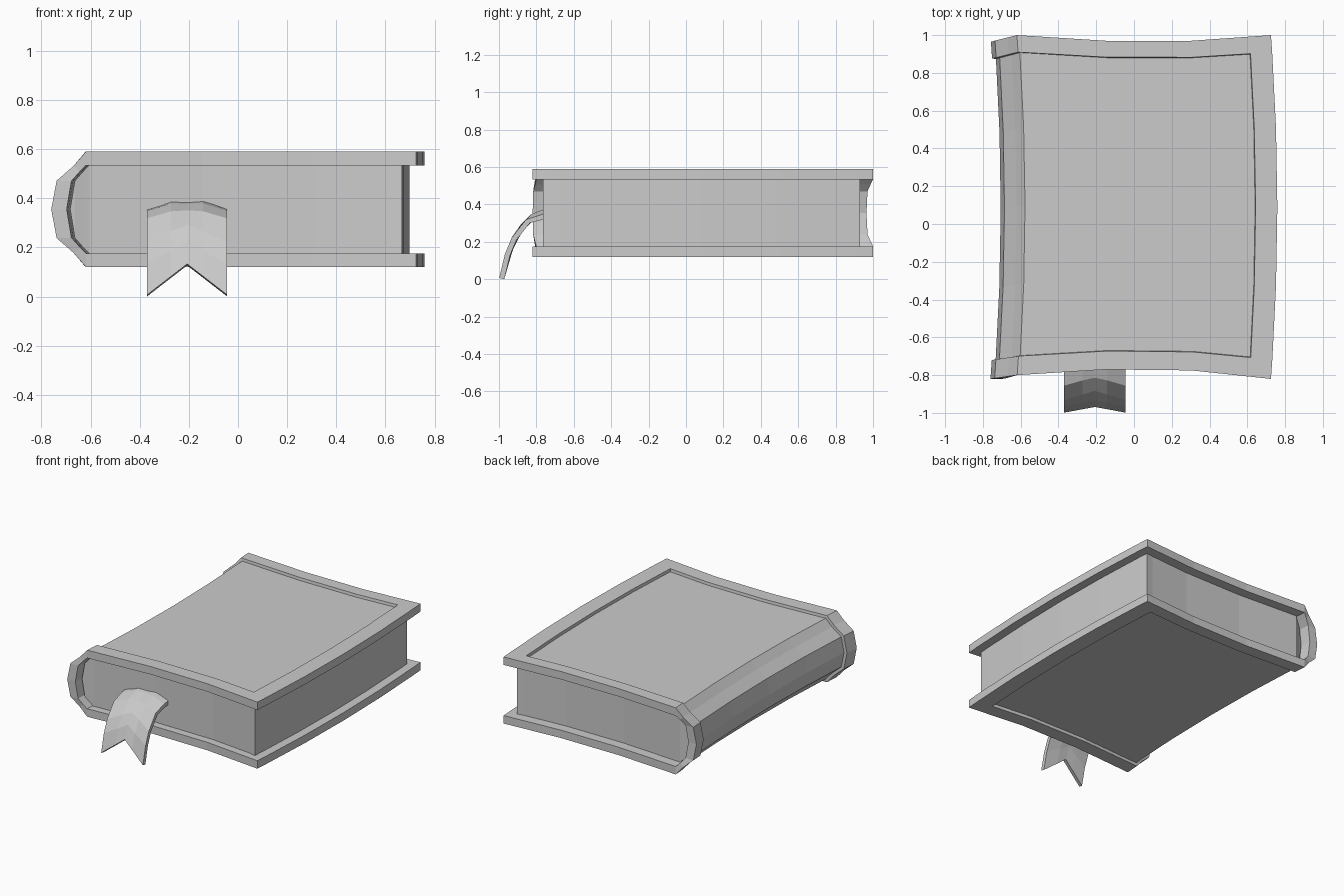
import bpy, bmesh
from mathutils import Vector

if "Cube" in bpy.data.objects:
    bpy.data.objects.remove(bpy.data.objects["Cube"])

ZC = 0.355
ROWS = [0, 0.056, 0.27, 0.5, 0.73, 0.95, 1]
XS = [-0.76, -0.62, -0.15, 0.3, 0.725]
Y_FRONT = [-0.82, -0.80, -0.77, -0.775, -0.82]
Y_BACK = [0.965, 1.0, 0.97, 0.97, 1.0]


def lerp(x, xs, ys):
    for i in range(len(xs) - 1):
        if x <= xs[i + 1] or i == len(xs) - 2:
            t = (x - xs[i]) / (xs[i + 1] - xs[i])
            return ys[i] + t * (ys[i + 1] - ys[i])


def place(x, z, xref, v, trim_f=0, trim_b=0):
    """Bend a profile point: ends bow inward, the book sways sideways along y."""
    a = lerp(xref, XS, Y_FRONT) + trim_f
    b = lerp(xref, XS, Y_BACK) - trim_b
    y = a + (b - a) * v
    return Vector((x + 0.034 * (1 - ((y - 0.09) / 0.91) ** 2), y, z))


def finish(bm, name):
    bmesh.ops.recalc_face_normals(bm, faces=bm.faces)
    me = bpy.data.meshes.new(name)
    bm.to_mesh(me)
    bm.free()
    ob = bpy.data.objects.new(name, me)
    bpy.context.collection.objects.link(ob)
    return ob


def grid(bm, rows):
    vs = [[bm.verts.new(p) for p in r] for r in rows]
    fs = {}
    for i in range(len(vs) - 1):
        for j in range(len(vs[0]) - 1):
            fs[i, j] = bm.faces.new((vs[i][j], vs[i + 1][j], vs[i + 1][j + 1], vs[i][j + 1]))
    return vs, fs


def rim(bm, a, b):
    """Join the borders of two matching grids."""
    def loop(g):
        return g[0] + [r[-1] for r in g[1:]] + g[-1][-2::-1] + [r[0] for r in g[-2:0:-1]]
    p, q = loop(a), loop(b)
    for i in range(len(p)):
        k = (i + 1) % len(p)
        bm.faces.new((p[i], p[k], q[k], q[i]))


def mirrored(half):
    return half + [(x, 2 * ZC - z) for x, z in half[-2::-1]]


# U-shaped section, from the free edge round to the middle of the spine
flat = [0.725, 0.61, 0.3, -0.15, -0.62]
outer = mirrored([(x, 0.59) for x in flat] + [(-0.67, 0.532), (-0.738, 0.472), (-0.76, ZC)])
inner = mirrored([(x, 0.534) for x in flat] + [(-0.645, 0.508), (-0.678, 0.47), (-0.697, ZC)])
n = len(outer)

# cover with a raised border and a sunken panel wrapping over the spine
bm = bmesh.new()
go, fo = grid(bm, [[place(x, z, x, v) for v in ROWS] for x, z in outer])
gi, _ = grid(bm, [[place(x, z, o[0], v) for v in ROWS] for (x, z), o in zip(inner, outer)])
rim(bm, go, gi)
bmesh.ops.recalc_face_normals(bm, faces=bm.faces)
panel = [f for (i, j), f in fo.items() if 1 <= i < n - 2 and 1 <= j < len(ROWS) - 2]
bmesh.ops.inset_region(bm, faces=panel, thickness=0.003, depth=-0.02, use_even_offset=True)
finish(bm, "cover")

# page block
bm = bmesh.new()
sect = []
for (x, z) in inner:
    px = 0.663 if x > 0.7 else x + (0.01 if x < -0.6 else 0)
    sect.append((px, ZC + (z - ZC) * 1.01))
gp, _ = grid(bm, [[place(x, z, o[0], v, 0.055, 0.07) for v in ROWS] for (x, z), o in zip(sect, outer)])
for j in range(len(ROWS) - 1):
    bm.faces.new((gp[0][j], gp[0][j + 1], gp[-1][j + 1], gp[-1][j]))
for j in (0, -1):
    for i in range(n // 2):
        ring = [gp[i][j], gp[i + 1][j], gp[n - 2 - i][j], gp[n - 1 - i][j]]
        bm.faces.new(list(dict.fromkeys(ring)))
finish(bm, "pages")

# ribbon bookmark with a swallowtail end, slightly arched where it leaves the pages
T = [0, 0.15, 0.36, 0.58, 0.76, 1]
PY = [-0.68, -0.76, -0.845, -0.92, -0.955, -0.985]
PZ = [0.345, 0.335, 0.31, 0.215, 0.13, 0.004]
XC, HW = -0.207, 0.163


def ribbon(off):
    rows = []
    for u in (-1, -0.4, 0, 0.4, 1):
        tmax = 0.76 + 0.24 * abs(u)
        crown = (0.0, 0.036, 0.032)[0 if abs(u) == 1 else 1 if u else 2]
        col = []
        for t in T:
            t *= tmax
            y, z = lerp(t, T, PY), lerp(t, T, PZ)
            dy, dz = lerp(t + 0.02, T, PY) - y, lerp(t + 0.02, T, PZ) - z
            d = Vector((0, dz, -dy)).normalized()
            z += crown * max(0, 1 - t / 0.6)
            col.append(Vector((XC + HW * u, y, z)) + d * off)
        rows.append(col)
    return rows


bm = bmesh.new()
ga, _ = grid(bm, ribbon(0.014))
gb, _ = grid(bm, ribbon(-0.014))
rim(bm, ga, gb)
finish(bm, "ribbon_bookmark")
